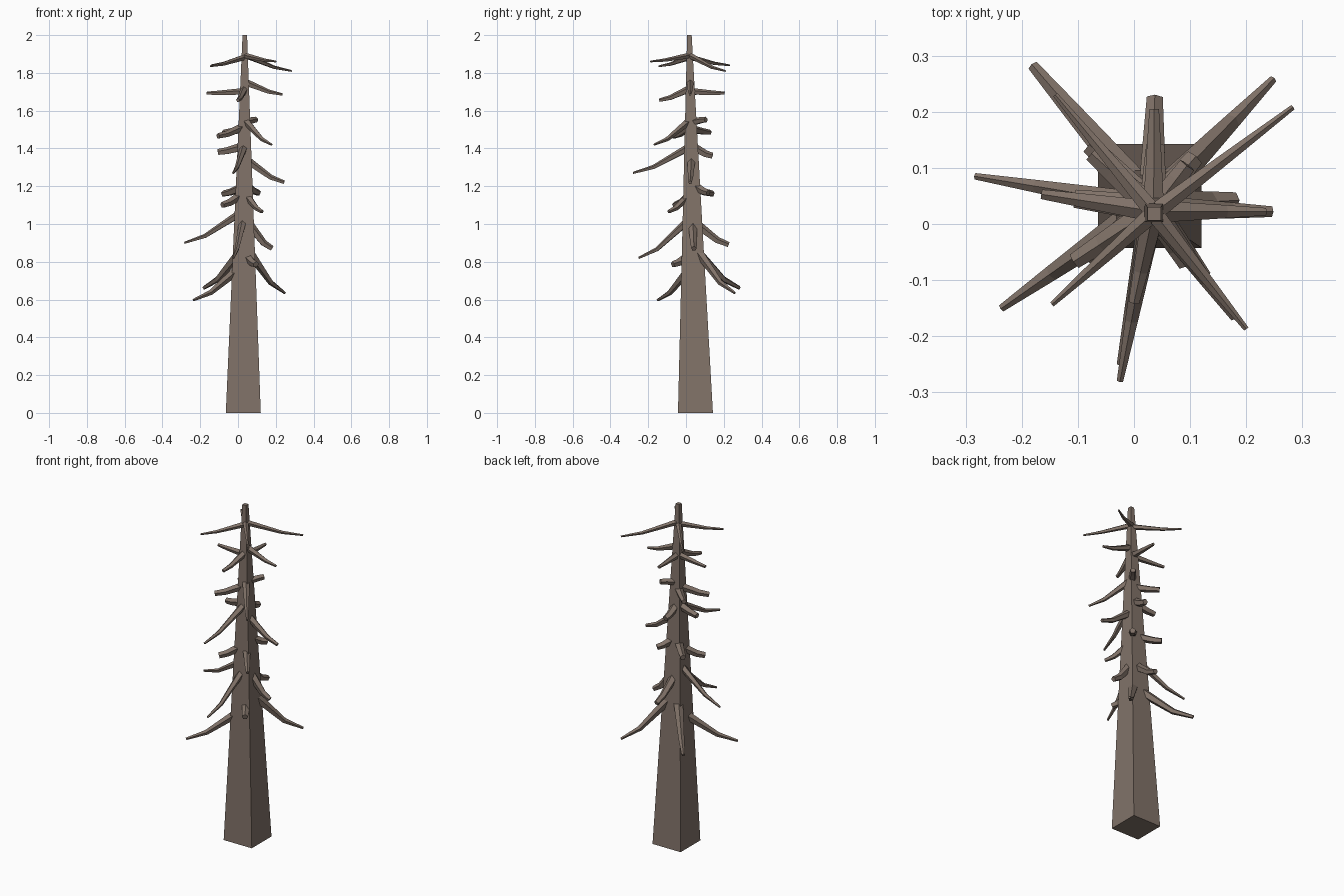
import bpy, bmesh, math
from mathutils import Vector

bark = bpy.data.materials.new("grey_brown_bark")
bark.diffuse_color = (0.22, 0.17, 0.14, 1)


def skin(name, rings):
    """Closed flat-shaded tube through rings of points."""
    bm = bmesh.new()
    loops = [[bm.verts.new(p) for p in ring] for ring in rings]
    n = len(loops[0])
    for a, b in zip(loops, loops[1:]):
        for i in range(n):
            bm.faces.new((a[i], a[(i + 1) % n], b[(i + 1) % n], b[i]))
    bm.faces.new(loops[0][::-1])
    bm.faces.new(loops[-1])
    bmesh.ops.recalc_face_normals(bm, faces=bm.faces)
    mesh = bpy.data.meshes.new(name)
    bm.to_mesh(mesh)
    bm.free()
    mesh.materials.append(bark)
    obj = bpy.data.objects.new(name, mesh)
    bpy.context.collection.objects.link(obj)


# Leaning, tapering square trunk
def axis(z):
    return Vector((0.028, 0.05, 0)).lerp(Vector((0.036, 0.018, 2)), z / 2)


def half(z):
    return 0.0925 + (0.012 - 0.0925) * z / 2


def square(z):
    c, h = axis(z), half(z)
    return [c + Vector((sx * h, sy * h, 0)) for sx, sy in ((-1, -1), (1, -1), (1, 1), (-1, 1))]


skin("trunk", [square(0), square(2)])


# Drooping five-sided branches; short ones are broken off thick
def branch(name, root_z, tip, w0, w1):
    tip, c = Vector(tip), axis(root_z)
    out = Vector((tip.x - c.x, tip.y - c.y, 0)).normalized()
    side = out.cross(Vector((0, 0, 1)))
    root = c + out * half(root_z) * 0.6
    mid = root.lerp(tip, 0.62)
    mid.z = root_z + (tip.z - root_z) * 0.76
    path = [root, mid, tip]
    widths = [w0, w0 + (w1 - w0) * 0.6, w1]
    dirs = [mid - root, tip - root, tip - mid]
    rings = []
    for p, w, d in zip(path, widths, dirs):
        up = side.cross(d.normalized())
        rings.append([p + side * (math.cos(t) * w / 2) + up * (math.sin(t) * w / 2)
                      for t in (math.pi / 2 + math.tau * k / 5 for k in range(5))])
    skin(name, rings)


# Root height, tip position, root width, tip width; whorls from the top down
LONG, MID, STUB = (0.042, 0.012), (0.044, 0.02), (0.048, 0.034)
THIN = (0.032, 0.010)
branches = [
    (1.89, (0.283, 0.208, 1.81), THIN),
    (1.88, (-0.146, -0.143, 1.835), THIN),
    (1.89, (0.20, -0.187, 1.86), THIN),
    (1.88, (-0.14, 0.23, 1.84), THIN),
    (1.745, (0.235, 0.022, 1.685), (0.04, 0.014)),
    (1.70, (-0.165, 0.053, 1.692), (0.038, 0.018)),
    (1.71, (0.0, -0.14, 1.655), (0.04, 0.02)),
    (1.70, (0.036, 0.205, 1.692), (0.038, 0.018)),
    (1.54, (0.178, -0.168, 1.42), LONG),
    (1.54, (0.095, 0.105, 1.552), (0.04, 0.032)),
    (1.50, (-0.075, 0.125, 1.485), (0.045, 0.03)),
    (1.51, (-0.106, -0.066, 1.465), (0.045, 0.03)),
    (1.40, (-0.025, -0.28, 1.27), LONG),
    (1.33, (0.245, 0.022, 1.22), MID),
    (1.405, (-0.105, 0.045, 1.38), STUB),
    (1.40, (0.038, 0.14, 1.36), STUB),
    (1.145, (0.128, -0.092, 1.065), MID),
    (1.20, (0.108, 0.118, 1.165), STUB),
    (1.19, (-0.078, 0.14, 1.16), STUB),
    (1.15, (-0.083, -0.06, 1.10), STUB),
    (1.05, (-0.283, 0.085, 0.90), LONG),
    (1.01, (-0.025, -0.25, 0.82), LONG),
    (0.99, (0.18, 0.042, 0.87), (0.05, 0.03)),
    (0.99, (0.037, 0.225, 0.89), (0.05, 0.03)),
    (0.76, (-0.236, -0.15, 0.597), (0.052, 0.014)),
    (0.85, (-0.18, 0.282, 0.662), (0.055, 0.02)),
    (0.86, (0.248, 0.258, 0.635), (0.055, 0.014)),
    (0.825, (0.095, -0.07, 0.785), (0.05, 0.035)),
]
for i, (z, tip, (w0, w1)) in enumerate(branches, 1):
    branch(f"branch_{i}", z, tip, w0, w1)
